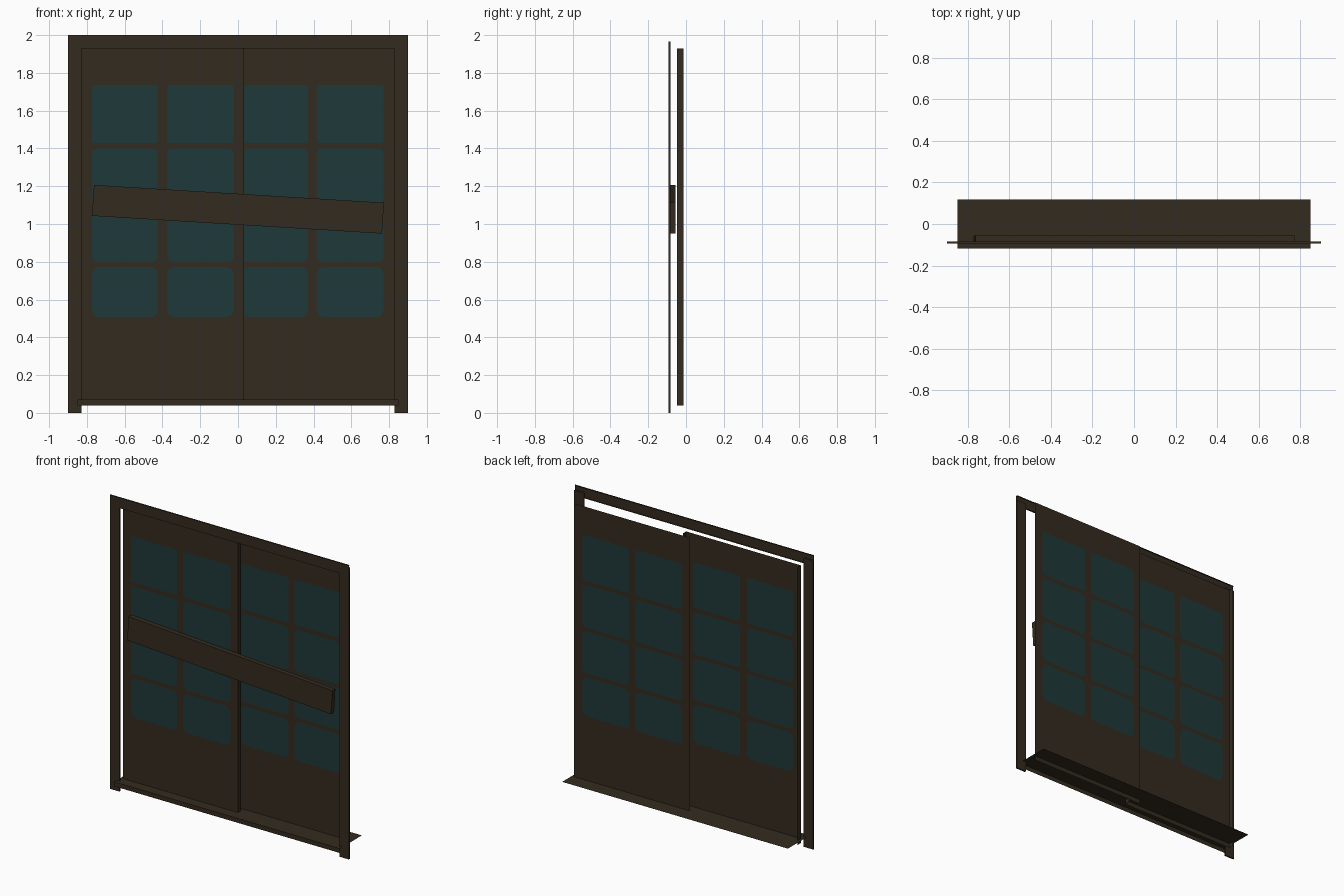
import bpy, bmesh, math
from mathutils import Matrix

cube = bpy.data.objects.get("Cube")
if cube:
    bpy.data.objects.remove(cube, do_unlink=True)


def material(name, rgb):
    m = bpy.data.materials.new(name)
    m.use_nodes = True
    m.diffuse_color = (*rgb, 1)
    bsdf = m.node_tree.nodes["Principled BSDF"]
    bsdf.inputs["Base Color"].default_value = (*rgb, 1)
    bsdf.inputs["Roughness"].default_value = 0.9
    return m


wood = material("dark_wood", (0.034, 0.024, 0.0138))
glass = material("teal_glass", (0.0138, 0.04, 0.04))


def finish(name, bm, mat):
    mesh = bpy.data.meshes.new(name)
    bm.to_mesh(mesh)
    bm.free()
    mesh.materials.append(mat)
    obj = bpy.data.objects.new(name, mesh)
    bpy.context.collection.objects.link(obj)
    return obj


def side_of(face):
    """Name of the box side a face lies on, such as +x."""
    axis = max(range(3), key=lambda i: abs(face.normal[i]))
    return ("+" if face.normal[axis] > 0 else "-") + "xyz"[axis]


def box(name, x, y, z, tilt=0, open_sides=()):
    """Box from (min, max) ranges, turned about y, without its open sides."""
    size = [r[1] - r[0] for r in (x, y, z)]
    centre = [(r[0] + r[1]) / 2 for r in (x, y, z)]
    bm = bmesh.new()
    bmesh.ops.create_cube(bm, size=1)
    bm.normal_update()
    removed = [f for f in bm.faces if side_of(f) in open_sides]
    bmesh.ops.delete(bm, geom=removed, context='FACES')
    bm.transform(Matrix.Translation(centre) @ Matrix.Rotation(tilt, 4, 'Y')
                 @ Matrix.Diagonal((*size, 1)))
    return finish(name, bm, wood)


def sheet(name, corners):
    bm = bmesh.new()
    bm.faces.new([bm.verts.new(c) for c in corners])
    return finish(name, bm, wood)


def rounded_pane(bm, x, z, y, radius, facing):
    """One flat pane with rounded corners, facing -y (-1) or +y (+1)."""
    centres = [(x[1] - radius, z[1] - radius), (x[0] + radius, z[1] - radius),
               (x[0] + radius, z[0] + radius), (x[1] - radius, z[0] + radius)]
    verts = []
    for corner, (cx, cz) in enumerate(centres):
        for step in range(4):
            a = math.pi / 2 * (corner + step / 3)
            verts.append(bm.verts.new((cx + radius * math.cos(a), y,
                                       cz + radius * math.sin(a))))
    face = bm.faces.new(verts)
    face.normal_update()
    if face.normal.y * facing < 0:
        face.normal_flip()


# Outer frame: two posts and a lintel channel open at its back and ends
DEPTH = (-0.093, -0.083)
for side, sign in (("left", 1), ("right", -1)):
    box(side + "_post", sorted((sign * 0.828, sign * 0.9)), DEPTH, (0, 1.965))
box("lintel", (-0.9, 0.9), DEPTH, (1.93, 2), open_sides=("-x", "+x", "+y"))

# Sill: a thin tread with a lip turned down at the front
SILL, EDGE = 0.85, 0.118
sheet("sill_tread", [(-SILL, -EDGE, 0.07), (SILL, -EDGE, 0.07),
                     (SILL, EDGE, 0.07), (-SILL, EDGE, 0.07)])
sheet("sill_lip", [(-SILL, -EDGE, 0.04), (SILL, -EDGE, 0.04),
                   (SILL, -EDGE, 0.07), (-SILL, -EDGE, 0.07)])

# Overlapping sliding doors: a front sheet with returned sides, a plain one behind
BOTTOM, TOP, FRONT, REAR = 0.04, 1.93, -0.048, 0.014
box("right_door", (-0.832, 0.032), (FRONT, -0.013), (BOTTOM, TOP),
    open_sides=("+y", "-z", "+z"))
sheet("left_door", [(-0.036, REAR, BOTTOM), (0.832, REAR, BOTTOM),
                    (0.832, REAR, TOP), (-0.036, REAR, TOP)])

# Grid of panes on both faces of each door
rows = [(1.428, 1.737, 0.012), (1.11, 1.4, 0.025),
        (0.8, 1.085, 0.025), (0.507, 0.773, 0.035)]
doors = [("right", FRONT, [(-0.772, -0.426), (-0.375, -0.024)]),
         ("left", REAR, [(0.018, 0.37), (0.418, 0.77)])]
for side, y, columns in doors:
    bm = bmesh.new()
    for facing in (-1, 1):
        for column in columns:
            for low, high, radius in rows:
                rounded_pane(bm, column, (low, high), y + facing * 0.001,
                             radius, facing)
    finish(side + "_door_panes", bm, glass)

# Slanted plank barring the doors
box("barring_plank", (-0.769, 0.769), (-0.088, -0.056), (0.996, 1.16),
    tilt=math.radians(3.5))
